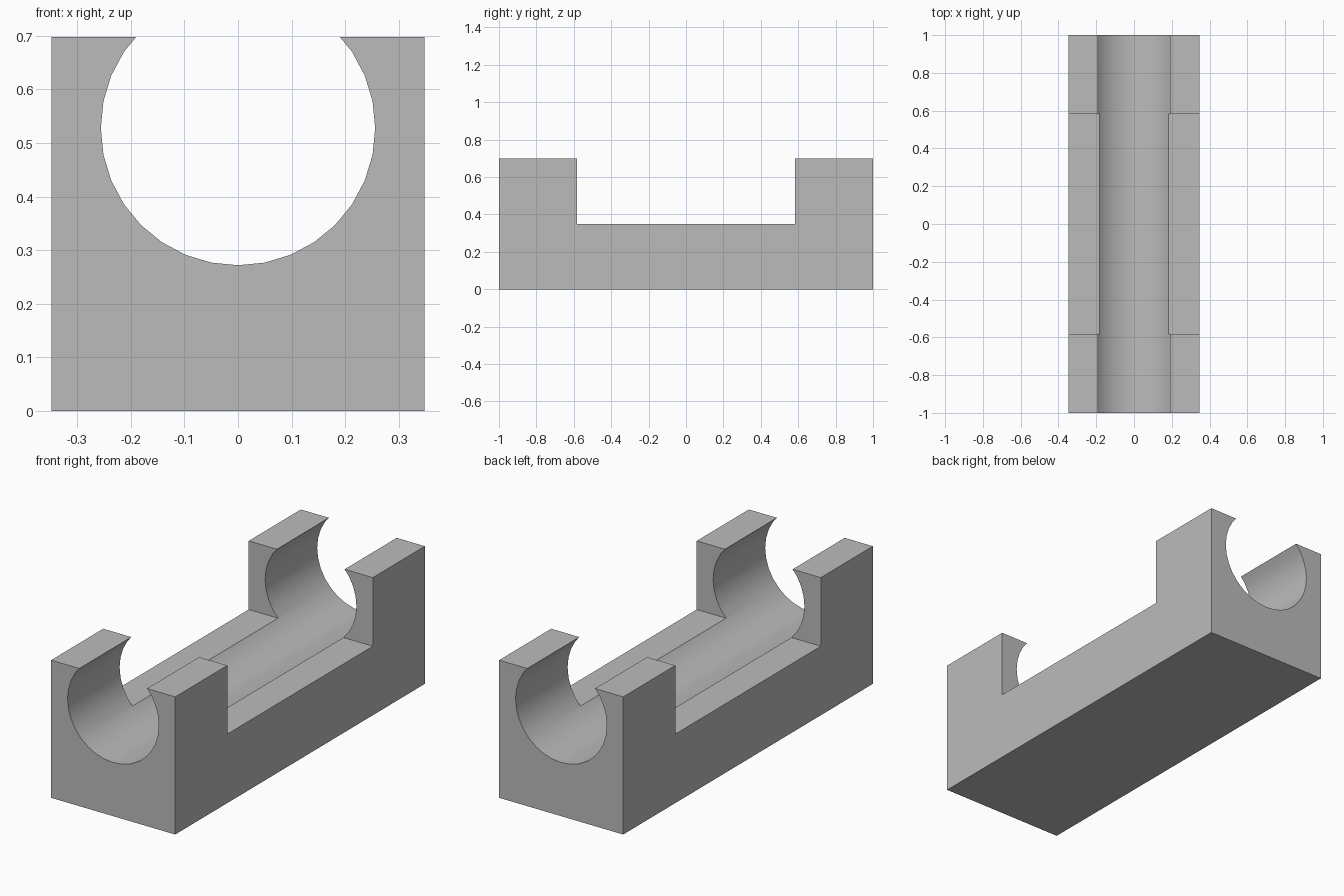
import bpy, bmesh, math

cube = bpy.data.objects.get("Cube")
if cube:
    bpy.data.objects.remove(cube, do_unlink=True)

HALF_W, HALF_L, HEIGHT = 0.348, 1.0, 0.698
STEP_Y, STEP_Z = 0.583, 0.35          # open middle between the two end clamps
BORE_R, BORE_Z = 0.256, 0.528         # lengthwise round channel

grey = bpy.data.materials.new("plain grey")
grey.use_nodes = True
colour = (0.5, 0.5, 0.5, 1)
grey.diffuse_color = colour
grey.node_tree.nodes["Principled BSDF"].inputs["Base Color"].default_value = colour


def add_object(name, bm):
    bmesh.ops.recalc_face_normals(bm, faces=bm.faces)
    mesh = bpy.data.meshes.new(name)
    bm.to_mesh(mesh)
    bm.free()
    mesh.materials.append(grey)
    obj = bpy.data.objects.new(name, mesh)
    bpy.context.collection.objects.link(obj)
    return obj


# Cradle body: U-shaped side profile extruded across the width
half = [(HALF_L, 0), (HALF_L, HEIGHT), (STEP_Y, HEIGHT), (STEP_Y, STEP_Z)]
profile = half + [(-y, z) for y, z in reversed(half)]
bm = bmesh.new()
face = bm.faces.new([bm.verts.new((-HALF_W, y, z)) for y, z in profile])
side = bmesh.ops.extrude_face_region(bm, geom=[face])
bmesh.ops.translate(bm, vec=(2 * HALF_W, 0, 0),
                    verts=[v for v in side["geom"] if isinstance(v, bmesh.types.BMVert)])
cradle = add_object("cradle_block", bm)

# Bore cutter: 32-sided cylinder along the length
bpy.ops.mesh.primitive_cylinder_add(vertices=32, radius=BORE_R, depth=2.4,
                                    location=(0, 0, BORE_Z), rotation=(math.pi / 2, 0, 0))
cutter = bpy.context.object
cutter.name = "bore_cutter"
cutter.hide_render = True
cutter.data.materials.append(grey)

# Cut the channel, then keep only the finished block
bpy.ops.object.select_all(action='DESELECT')
cradle.select_set(True)
bpy.context.view_layer.objects.active = cradle
cut = cradle.modifiers.new("bore", 'BOOLEAN')
cut.operation = 'DIFFERENCE'
cut.solver = 'EXACT'
cut.object = cutter
bpy.ops.object.modifier_apply(modifier=cut.name)
bpy.data.objects.remove(cutter, do_unlink=True)

# Smooth bore wall, crisp outer edges
bpy.ops.object.shade_smooth_by_angle(angle=math.radians(30))
